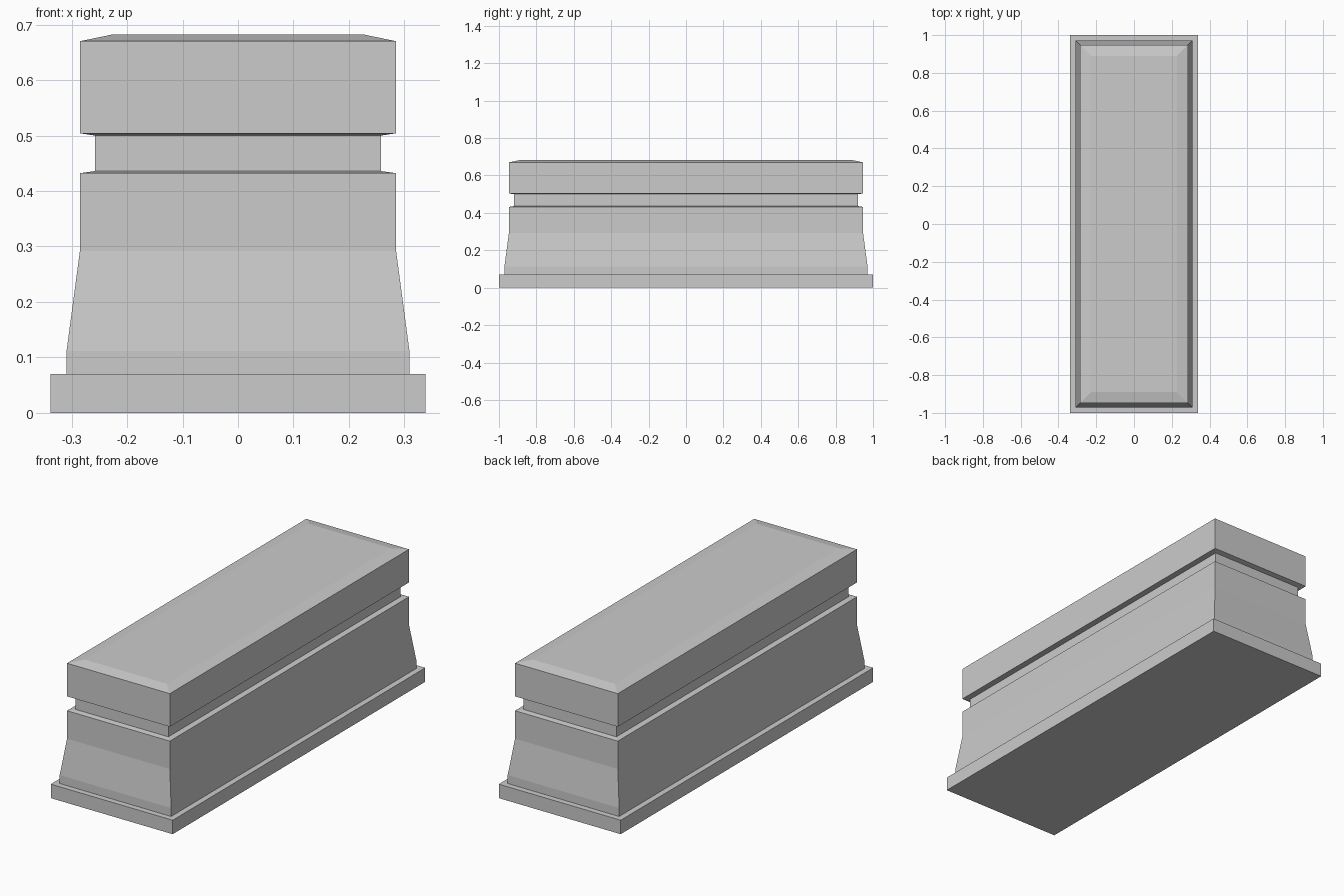
import bpy
import bmesh

cube = bpy.data.objects.get("Cube")
if cube:
    bpy.data.objects.remove(cube, do_unlink=True)

stone = bpy.data.materials.new("grey stone")
stone.use_nodes = True
colour = (0.6, 0.6, 0.6, 1)
stone.diffuse_color = colour
stone.node_tree.nodes["Principled BSDF"].inputs["Base Color"].default_value = colour

EXTRA_LENGTH = 0.662  # half length minus half width, the same at every height


def stacked_block(name, profile):
    """Solid with rectangular rings; profile lists (half width, height)."""
    bm = bmesh.new()
    rings = []
    for w, z in profile:
        d = w + EXTRA_LENGTH
        rings.append([bm.verts.new((sx * w, sy * d, z))
                      for sx, sy in ((-1, -1), (1, -1), (1, 1), (-1, 1))])
    for low, high in zip(rings, rings[1:]):
        for i in range(4):
            j = (i + 1) % 4
            bm.faces.new((low[i], low[j], high[j], high[i]))
    bm.faces.new(rings[0][::-1])
    bm.faces.new(rings[-1])
    mesh = bpy.data.meshes.new(name)
    bm.to_mesh(mesh)
    bm.free()
    mesh.materials.append(stone)
    obj = bpy.data.objects.new(name, mesh)
    bpy.context.collection.objects.link(obj)
    return obj


# Flat slab on the ground
stacked_block("plinth", [(0.338, 0), (0.338, 0.07)])

# Tapered body with a slightly sloped upper ledge
stacked_block("body", [(0.309, 0.07), (0.309, 0.112), (0.285, 0.292),
                       (0.285, 0.432), (0.258, 0.436)])

# Recessed band
stacked_block("neck", [(0.258, 0.436), (0.258, 0.5)])

# Overhanging cap with a shallow bevelled top
stacked_block("cap", [(0.258, 0.5), (0.285, 0.504),
                      (0.285, 0.67), (0.227, 0.682)])
